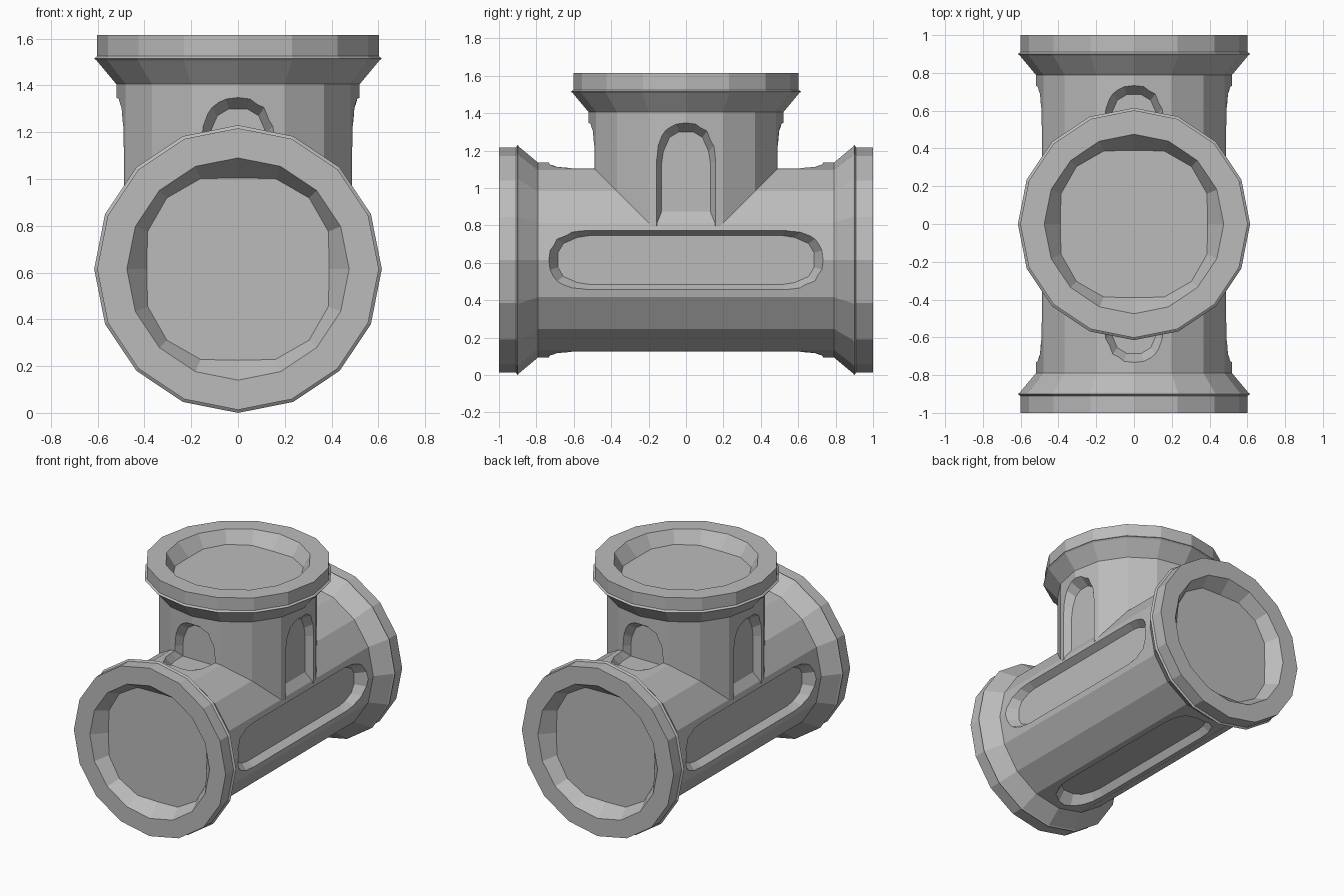
import bpy, bmesh, math
from mathutils import Matrix

cube = bpy.data.objects.get("Cube")
if cube:
    bpy.data.objects.remove(cube, do_unlink=True)

SIDES, AXIS_Z = 16, 0.615
BODY_R = 0.52
metal = bpy.data.materials.new("grey metal")
metal.use_nodes = True
metal.diffuse_color = (0.5, 0.5, 0.5, 1)
metal.node_tree.nodes["Principled BSDF"].inputs["Base Color"].default_value = (0.5, 0.5, 0.5, 1)

# Half a pipe, from inside the middle to the socket floor: (radius, distance, squareness)
END = [(BODY_R, 0.79, 0), (0.605, 0.892, 0), (0.615, 0.9, 0), (0.602, 0.91, 0),
       (0.602, 1.0, 0), (0.475, 1.0, 0), (0.39, 0.91, 0.04)]


def make_object(name, bm):
    bmesh.ops.recalc_face_normals(bm, faces=bm.faces)
    mesh = bpy.data.meshes.new(name)
    bm.to_mesh(mesh)
    bm.free()
    mesh.materials.append(metal)
    ob = bpy.data.objects.new(name, mesh)
    bpy.context.collection.objects.link(ob)
    return ob


def loft(bm, rings):
    """Skin a list of equal-length point loops and cap both ends."""
    loops = [[bm.verts.new(p) for p in ring] for ring in rings]
    for a, b in zip(loops, loops[1:]):
        for i in range(len(a)):
            j = (i + 1) % len(a)
            bm.faces.new((a[i], a[j], b[j], b[i]))
    bm.faces.new(loops[0])
    bm.faces.new(loops[-1])


def pipe(name, profile, matrix):
    bm = bmesh.new()
    rings = []
    for r, z, square in profile:
        ring = []
        for i in range(SIDES):
            a = 2 * math.pi * i / SIDES
            rad = r + square * abs(math.sin(2 * a))
            ring.append((rad * math.cos(a), rad * math.sin(a), z))
        rings.append(ring)
    loft(bm, rings)
    bm.transform(matrix)
    return make_object(name, bm)


def slot_ring(depth):
    """Rounded slot outline at distance depth from the pipe axis."""
    grow = (depth - 0.44) * 0.6
    half, extra = 0.13 + grow, grow - 0.03
    quarter = [(half, 0.52), (half * 0.93, 0.61 + extra),
               (half * 0.68, 0.685 + extra), (half * 0.3, 0.715 + extra)]
    upper = quarter + [(-u, v) for u, v in reversed(quarter)]
    return [(depth, u, v) for u, v in upper + [(-u, -v) for u, v in upper]]


def boolean(target, other, operation):
    other.hide_render = True
    mod = target.modifiers.new(operation, "BOOLEAN")
    mod.operation, mod.object, mod.solver = operation, other, "EXACT"
    bpy.ops.object.select_all(action="DESELECT")
    bpy.context.view_layer.objects.active = target
    target.select_set(True)
    bpy.ops.object.modifier_apply(modifier=mod.name)
    bpy.data.objects.remove(other, do_unlink=True)


def cut_slots(target, matrix):
    for k in range(4):
        bm = bmesh.new()
        loft(bm, [slot_ring(0.44), slot_ring(0.6)])
        bm.transform(matrix @ Matrix.Rotation(k * math.pi / 2, 4, "Z"))
        boolean(target, make_object("slot_cutter", bm), "DIFFERENCE")


lift = Matrix.Translation((0, 0, AXIS_Z))
lay_down = lift @ Matrix.Rotation(math.pi / 2, 4, "X")

# Main pipe with a socket at both ends
mirrored = [(r, -z, s) for r, z, s in reversed(END)]
body = pipe("pipe_tee", mirrored + END, lay_down)
cut_slots(body, lay_down)

# Branch pipe rising from the middle
branch = pipe("branch_pipe", [(BODY_R, 0.18, 0)] + END, lift)
cut_slots(branch, lift)
boolean(body, branch, "UNION")

for poly in body.data.polygons:
    poly.material_index = 0
    poly.use_smooth = False
